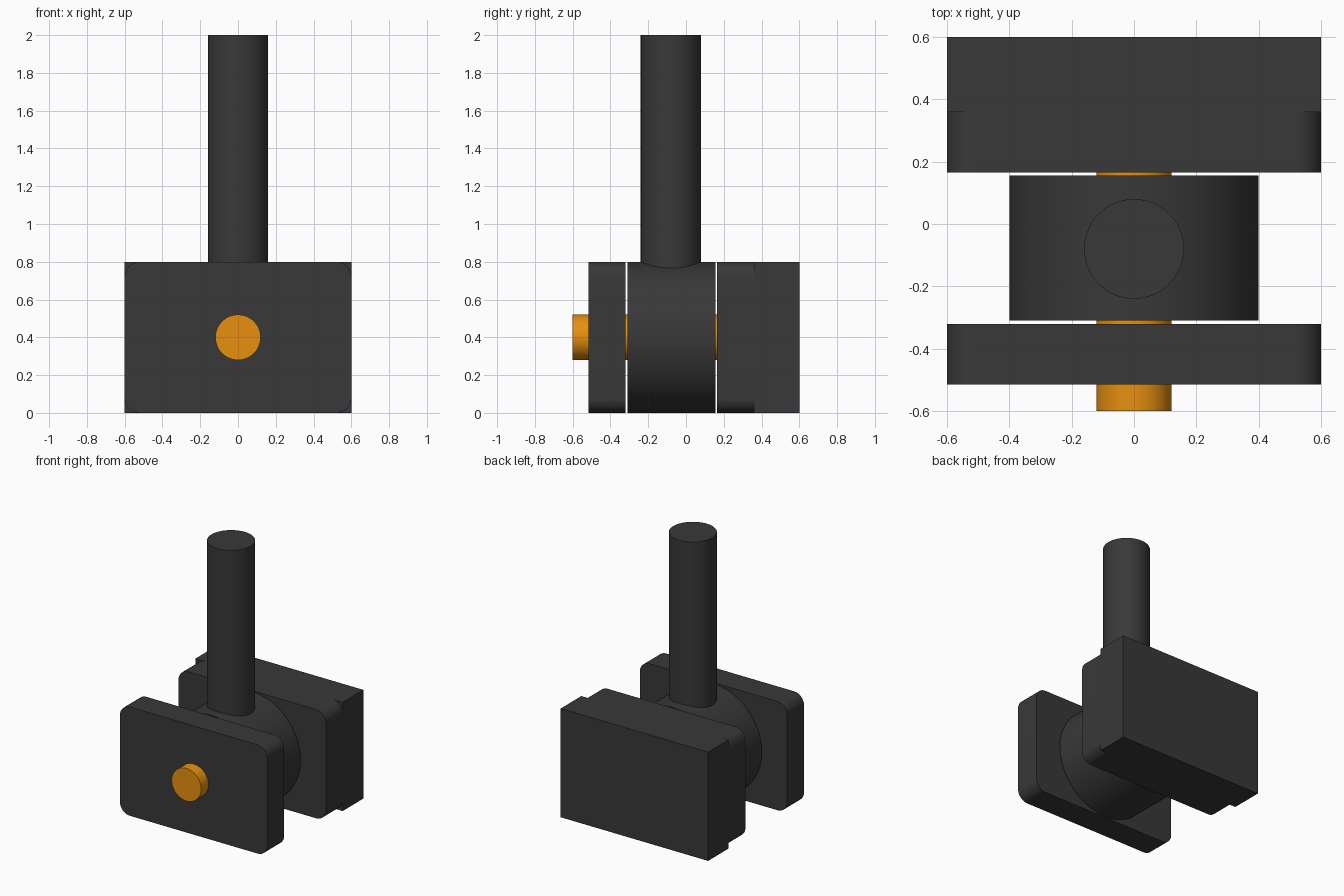
import bpy, bmesh
from math import radians
from mathutils import Matrix, Vector

cube = bpy.data.objects.get("Cube")
if cube:
    bpy.data.objects.remove(cube, do_unlink=True)


def material(name, colour):
    mat = bpy.data.materials.new(name)
    mat.use_nodes = True
    mat.diffuse_color = colour
    mat.node_tree.nodes["Principled BSDF"].inputs["Base Color"].default_value = colour
    return mat


DARK = material("dark grey", (0.04, 0.04, 0.04, 1))
ORANGE = material("orange", (0.8, 0.28, 0.005, 1))
MID_Z = 0.4


def finish(name, bm, mat):
    mesh = bpy.data.meshes.new(name)
    bmesh.ops.recalc_face_normals(bm, faces=bm.faces)
    bm.to_mesh(mesh)
    bm.free()
    mesh.materials.append(mat)
    obj = bpy.data.objects.new(name, mesh)
    bpy.context.collection.objects.link(obj)
    bpy.ops.object.select_all(action='DESELECT')
    obj.select_set(True)
    bpy.context.view_layer.objects.active = obj
    bpy.ops.object.shade_smooth_by_angle(angle=radians(30))
    return obj


def cylinder(name, radius, start, end, mat):
    start, end = Vector(start), Vector(end)
    axis = end - start
    turn = axis.to_track_quat('Z', 'Y').to_matrix().to_4x4()
    bm = bmesh.new()
    bmesh.ops.create_cone(bm, cap_ends=True, segments=96, radius1=radius,
                          radius2=radius, depth=axis.length,
                          matrix=Matrix.Translation((start + end) / 2) @ turn)
    return finish(name, bm, mat)


def slab(name, y0, y1, corner=0):
    """Wide block between two depths, with optionally rounded corners."""
    bm = bmesh.new()
    bmesh.ops.create_cube(bm, size=1, matrix=Matrix.Translation((0, (y0 + y1) / 2, MID_Z))
                          @ Matrix.Diagonal((1.2, y1 - y0, 0.8, 1)))
    if corner:
        edges = [e for e in bm.edges if abs(e.verts[0].co.y - e.verts[1].co.y) > 0.01]
        bmesh.ops.bevel(bm, geom=edges, offset=corner, segments=10,
                        profile=0.5, affect='EDGES')
    return finish(name, bm, DARK)


# Rounded cheek plates and the square backing block
slab("front_plate", -0.515, -0.32, 0.08)
slab("back_plate", 0.165, 0.36, 0.08)
slab("back_block", 0.36, 0.6)

# Roller between the plates, with its upright rod
cylinder("roller", 0.4, (0, -0.31, MID_Z), (0, 0.155, MID_Z), DARK)
cylinder("rod", 0.16, (0, -0.08, MID_Z), (0, -0.08, 2), DARK)

# Axle pin through plates and roller
cylinder("pin", 0.12, (0, -0.6, MID_Z), (0, 0.3, MID_Z), ORANGE)
